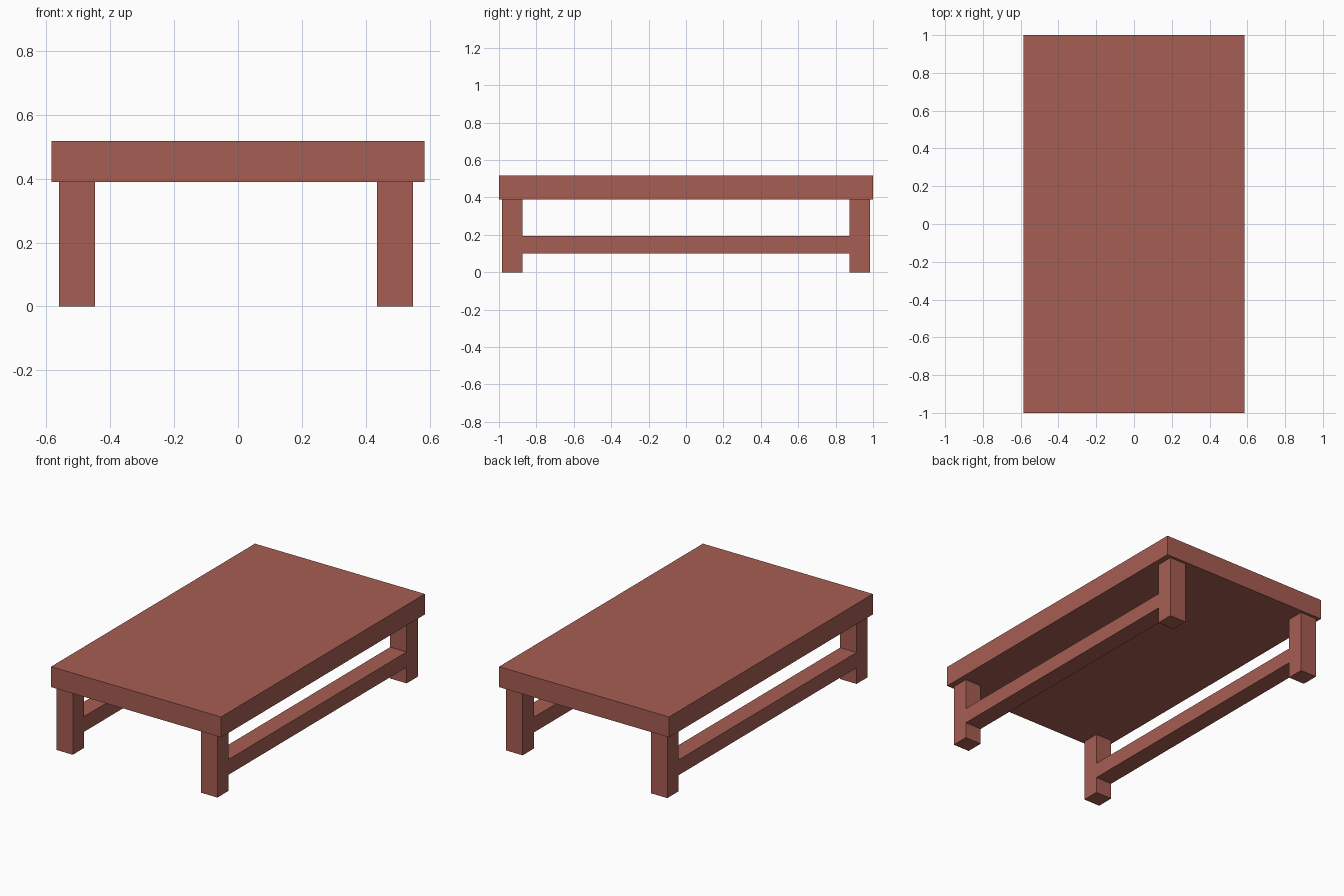
import bpy
import bmesh

if "Cube" in bpy.data.objects:
    bpy.data.objects.remove(bpy.data.objects["Cube"])

wood = bpy.data.materials.new("red_wood")
wood.diffuse_color = (0.38, 0.11, 0.085, 1)
wood.use_nodes = True
wood.node_tree.nodes["Principled BSDF"].inputs["Base Color"].default_value = wood.diffuse_color


def extrude_profile(name, profile, x0, x1):
    """Extrude a closed (y, z) profile along x from x0 to x1."""
    bm = bmesh.new()
    face = bm.faces.new([bm.verts.new((x0, y, z)) for y, z in profile])
    result = bmesh.ops.extrude_face_region(bm, geom=[face])
    moved = [v for v in result["geom"] if isinstance(v, bmesh.types.BMVert)]
    bmesh.ops.translate(bm, verts=moved, vec=(x1 - x0, 0, 0))
    bmesh.ops.recalc_face_normals(bm, faces=bm.faces)
    mesh = bpy.data.meshes.new(name)
    bm.to_mesh(mesh)
    bm.free()
    mesh.materials.append(wood)
    obj = bpy.data.objects.new(name, mesh)
    bpy.context.collection.objects.link(obj)
    return obj


# Table top slab
TOP_BOTTOM, TOP = 0.39, 0.517
extrude_profile("table_top", [(-1, TOP_BOTTOM), (1, TOP_BOTTOM), (1, TOP), (-1, TOP)],
                -0.584, 0.584)

# Side frames: two legs joined by a flush stretcher, H-shaped from the side
OUT, INN = 0.983, 0.874      # outer and inner leg faces along y
LOW, HIGH = 0.10, 0.195      # stretcher bottom and top
right_half = [(INN, LOW), (INN, 0), (OUT, 0), (OUT, TOP_BOTTOM), (INN, TOP_BOTTOM), (INN, HIGH)]
frame = right_half + [(-y, z) for y, z in reversed(right_half)]

for name, x0, x1 in (("left_leg_frame", -0.56, -0.447), ("right_leg_frame", 0.434, 0.547)):
    extrude_profile(name, frame, x0, x1)
